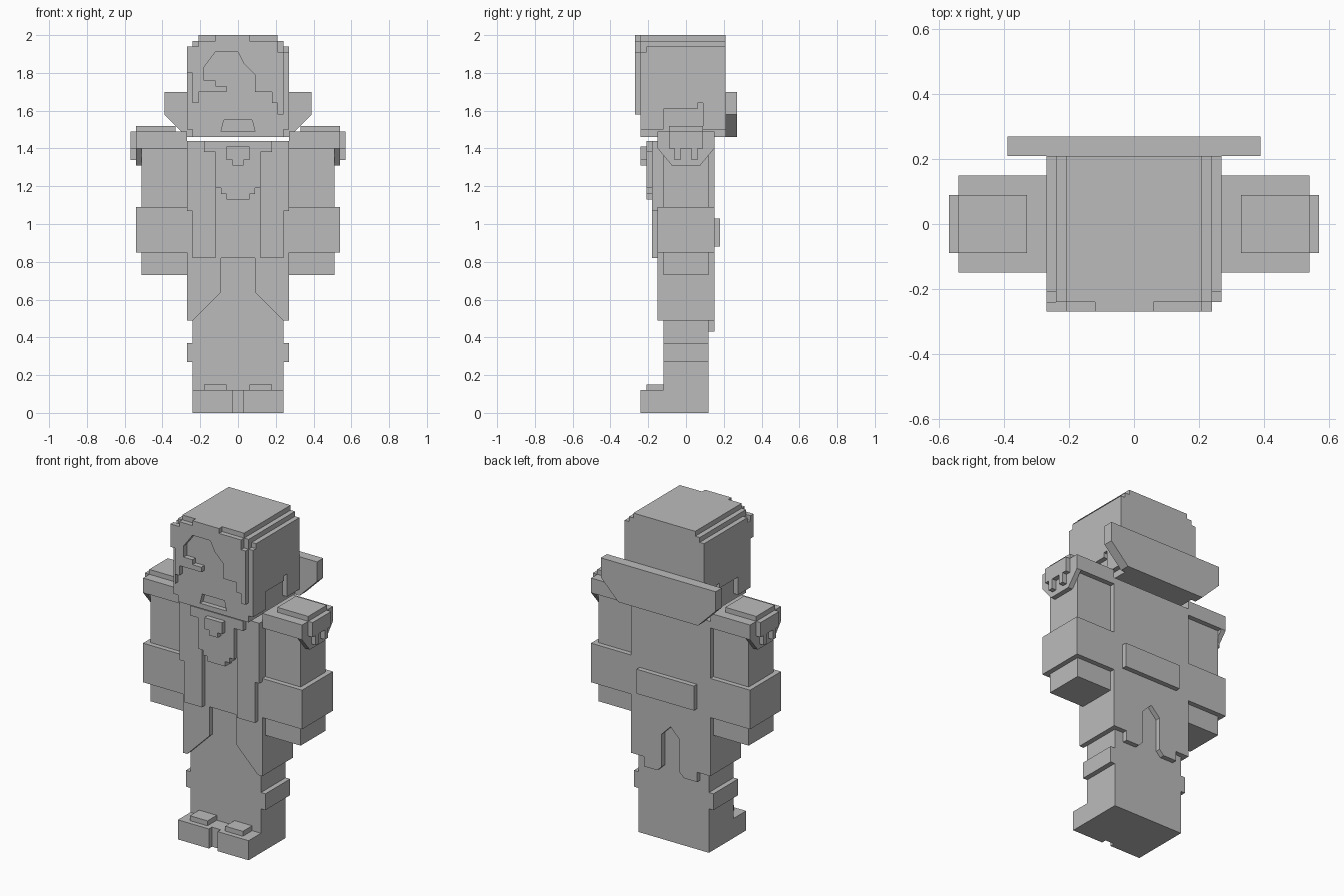
import bpy, bmesh

grey = bpy.data.materials.new("plain grey")
grey.diffuse_color = (0.5, 0.5, 0.5, 1)


def prism(name, pts, axis, lo, hi, flip=False):
    """Extrude a profile: axis 'y' takes (x, z) points, axis 'x' takes (y, z) points."""
    bm = bmesh.new()
    s = -1 if flip else 1

    def place(p, d):
        return (s * p[0], d, p[1]) if axis == 'y' else (s * d, p[0], p[1])
    a = [bm.verts.new(place(p, lo)) for p in pts]
    b = [bm.verts.new(place(p, hi)) for p in pts]
    bm.faces.new(a)
    bm.faces.new(b[::-1])
    for i in range(len(pts)):
        j = (i + 1) % len(pts)
        bm.faces.new((a[j], a[i], b[i], b[j]))
    bmesh.ops.recalc_face_normals(bm, faces=bm.faces)
    me = bpy.data.meshes.new(name)
    bm.to_mesh(me)
    bm.free()
    me.materials.append(grey)
    ob = bpy.data.objects.new(name, me)
    bpy.context.collection.objects.link(ob)
    return ob


def box(name, x, y, z, flip=False):
    return prism(name, [(x[0], z[0]), (x[1], z[0]), (x[1], z[1]), (x[0], z[1])],
                 'y', y[0], y[1], flip)


def mirrored(pts):
    """Complete a right-hand half profile with its left-hand copy."""
    return pts + [(-x, z) for x, z in reversed(pts)]


# Head with stepped crown
box("head", (-.24, .24), (-.21, .21), (1.46, 1.97))
box("crown", (-.21, .21), (-.24, .21), (1.94, 2.0))
prism("face", [(-.24, 1.46), (-.09, 1.46), (-.09, 1.49), (-.075, 1.55), (.075, 1.55),
               (.09, 1.49), (.09, 1.46), (.24, 1.46), (.24, 1.97), (-.24, 1.97)],
      'y', -.24, -.21)
box("lower_lip", (-.09, .09), (-.24, -.21), (1.46, 1.49))
for f in (False, True):
    prism("side_hair", [(-.21, 1.50), (-.12, 1.50), (-.12, 1.61), (.06, 1.61), (.06, 1.64),
                        (.09, 1.64), (.09, 1.50), (.21, 1.50), (.21, 1.94), (-.21, 1.94)],
          'x', .24, .27, f)
    box("temple_hair", (.24, .27), (-.24, -.21), (1.50, 1.91), f)

# Fringe framing the forehead
prism("fringe", [(-.24, 1.58), (-.24, 1.64), (-.21, 1.64), (-.21, 1.70), (-.06, 1.70),
                 (-.06, 1.73), (-.12, 1.73), (-.12, 1.76), (-.18, 1.76), (-.18, 1.83),
                 (-.12, 1.91), (0, 1.91), (.03, 1.85), (.09, 1.79), (.09, 1.70),
                 (.18, 1.70), (.18, 1.64), (.21, 1.64), (.21, 1.58), (.24, 1.58),
                 (.24, 1.91), (.21, 1.91), (.21, 1.97), (.06, 1.97), (.06, 2.0),
                 (-.12, 2.0), (-.12, 1.97), (-.21, 1.97), (-.21, 1.94), (-.24, 1.94)],
      'y', -.27, -.24)
box("fringe_lock", (-.27, -.24), (-.27, -.24), (1.80, 1.94))

# High back collar
prism("back_collar", mirrored([(.27, 1.46), (.39, 1.58), (.39, 1.70)]), 'y', .21, .27)

# Torso, bib and clasp
box("torso", (-.27, .27), (-.15, .15), (.82, 1.44))
prism("bib", mirrored([(.06, 1.13), (.06, 1.16), (.09, 1.16), (.09, 1.19), (.12, 1.19),
                       (.12, 1.38), (.18, 1.38), (.18, 1.44)]), 'y', -.21, -.15)
prism("clasp", mirrored([(.03, 1.31), (.03, 1.34), (.06, 1.34), (.06, 1.41)]),
      'y', -.24, -.21)
box("back_belt", (-.18, .21), (.15, .18), (.88, 1.03))

for f in (False, True):
    # Coat front and skirt
    prism("coat_front", [(.12, .82), (.24, .82), (.24, 1.07), (.27, 1.07), (.27, 1.44),
                         (.12, 1.44)], 'y', -.18, -.15, f)
    prism("skirt_front", [(.09, .82), (.09, .64), (.24, .49), (.27, .49), (.27, .82)],
          'y', -.15, -.12, f)
    box("skirt_side", (.24, .27), (-.12, .12), (.49, .82), f)
    prism("skirt_back", [(0, .72), (.06, .66), (.06, .46), (.09, .43), (.18, .43),
                         (.18, .49), (.27, .49), (.27, .82), (0, .82)], 'y', .12, .15, f)

    # Arm, cuff and shoulder armour
    box("arm", (.27, .51), (-.12, .12), (.73, 1.42), f)
    box("cuff", (.27, .54), (-.15, .15), (.85, 1.09), f)
    box("shoulder", (.27, .54), (-.15, .15), (1.40, 1.49), f)
    prism("shoulder_flap", mirrored([(.075, 1.31), (.15, 1.40), (.15, 1.42)]),
          'x', .51, .54, f)
    box("shoulder_pad", (.33, .54), (-.09, .09), (1.49, 1.52), f)
    prism("shoulder_fringe", mirrored([(.03, 1.40), (.03, 1.34), (.06, 1.34), (.06, 1.40),
                                       (.09, 1.40), (.09, 1.49)]), 'x', .54, .57, f)

    # Leg band and shoe
    box("leg_band", (.24, .27), (-.12, .12), (.27, .37), f)
    box("shoe", (0, .24), (-.21, -.12), (0, .12), f)
    box("toe", (.03, .24), (-.24, -.21), (0, .12), f)
    box("shoe_top", (.06, .18), (-.21, -.12), (.12, .15), f)

# Legs
box("legs", (-.24, .24), (-.12, .12), (0, .82))
